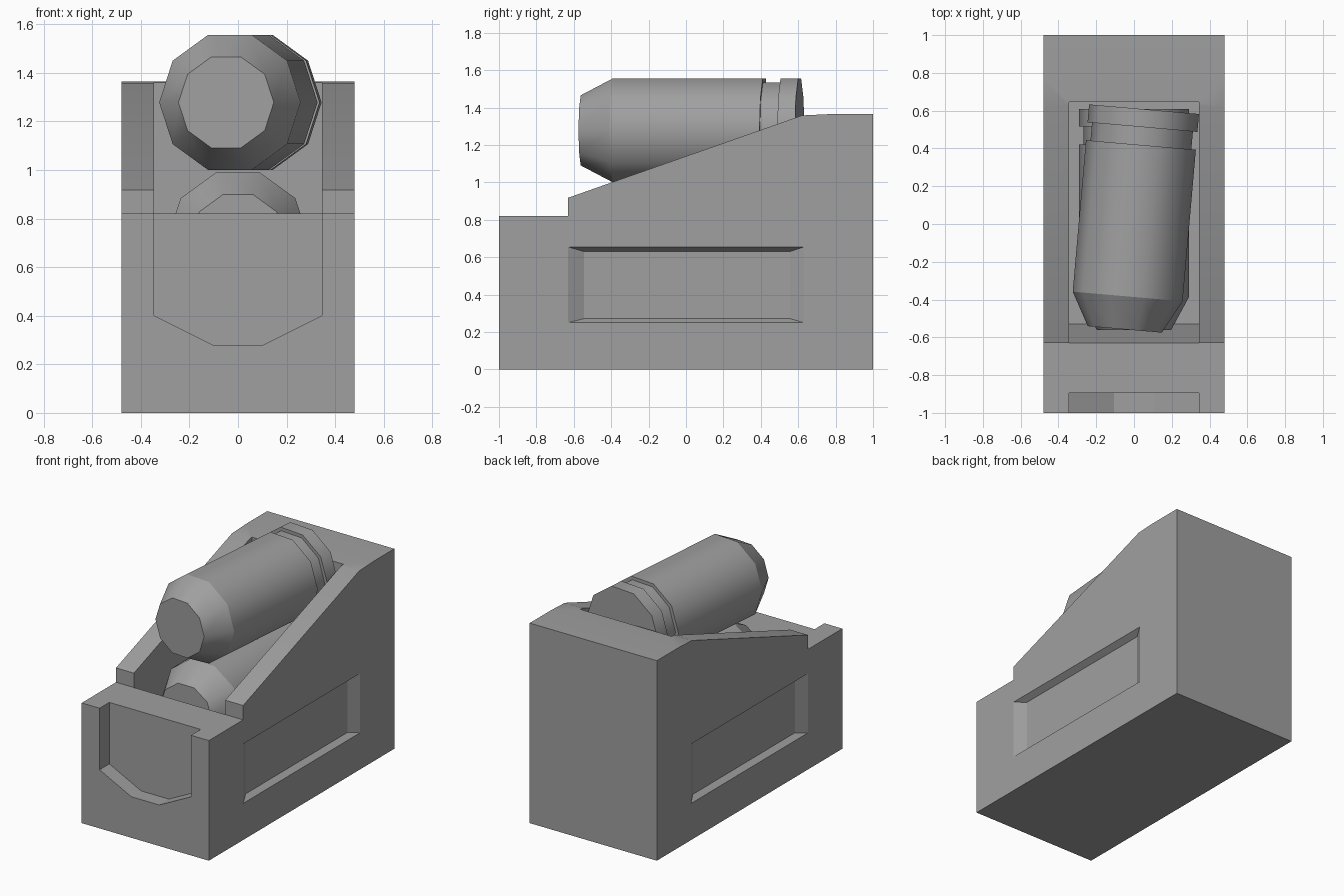
import bpy, bmesh, math
from mathutils import Matrix

default = bpy.data.objects.get("Cube")
if default:
    bpy.data.objects.remove(default, do_unlink=True)

GREY = (0.35, 0.35, 0.35, 1)
grey = bpy.data.materials.new("plain grey")
grey.use_nodes = True
grey.diffuse_color = GREY
grey.node_tree.nodes["Principled BSDF"].inputs["Base Color"].default_value = GREY


def make_object(name, bm):
    bmesh.ops.recalc_face_normals(bm, faces=bm.faces)
    mesh = bpy.data.meshes.new(name)
    bm.to_mesh(mesh)
    bm.free()
    mesh.materials.append(grey)
    obj = bpy.data.objects.new(name, mesh)
    bpy.context.collection.objects.link(obj)
    return obj


def loft(name, sections):
    """Skin matching closed sections into a capped solid."""
    bm = bmesh.new()
    rings = [[bm.verts.new(p) for p in s] for s in sections]
    for a, b in zip(rings, rings[1:]):
        for i in range(len(a)):
            j = (i + 1) % len(a)
            bm.faces.new((a[i], a[j], b[j], b[i]))
    bm.faces.new(rings[0])
    bm.faces.new(rings[-1])
    return make_object(name, bm)


def side_prism(name, profile, half_width):
    return loft(name, [[(x, y, z) for y, z in profile] for x in (-half_width, half_width)])


def carve(target, cutter):
    mod = target.modifiers.new("cut", 'BOOLEAN')
    mod.operation, mod.solver, mod.object = 'DIFFERENCE', 'EXACT', cutter
    bpy.context.view_layer.objects.active = target
    bpy.ops.object.modifier_apply(modifier=mod.name)
    bpy.data.objects.remove(cutter, do_unlink=True)


def rectangle(x, y0, y1, z0, z1):
    return [(x, y0, z0), (x, y1, z0), (x, y1, z1), (x, y0, z1)]


# Box with a low front shelf and sloping side walls
HALF, INNER = 0.48, 0.345
box = side_prism("box", [(-1, 0), (1, 0), (1, 1.365), (0.77, 1.365), (0.62, 1.358),
                         (-0.63, 0.918), (-0.63, 0.82), (-1, 0.82)], HALF)

# Hollow for the shells, with a slanted front wall
carve(box, side_prism("hollow_cutter", [(-0.63, 0.82), (-0.53, 0.4), (0.645, 0.4),
                                        (0.645, 1.6), (-0.63, 1.6)], INNER))

# Open-topped notch in the front face
notch = [(-INNER, 1), (-INNER, 0.4), (-0.105, 0.28), (0.105, 0.28), (INNER, 0.4), (INNER, 1)]
carve(box, loft("notch_cutter", [[(x, y, z) for x, z in notch] for y in (-1.1, -0.895)]))

# Bevelled recess on each side
for side in (-1, 1):
    carve(box, loft("panel_cutter", [
        rectangle(side * (HALF + 0.04), -0.72, 0.72, 0.228, 0.677),
        rectangle(side * HALF, -0.63, 0.63, 0.25, 0.655),
        rectangle(side * (HALF - 0.04), -0.545, 0.555, 0.272, 0.63)]))

bpy.ops.object.select_all(action='DESELECT')
box.select_set(True)
bpy.context.view_layer.objects.active = box
bpy.ops.object.shade_smooth_by_angle(angle=math.radians(25))

# Ten-sided shells: tapered nose, body, groove and rim
SHELL = [(-0.56, 0.197), (-0.385, 0.292), (0.42, 0.292), (0.42, 0.268),
         (0.515, 0.268), (0.515, 0.292), (0.61, 0.292)]
SIDES = 10


def add_shell(name, height, turn):
    angles = [math.tau * i / SIDES for i in range(SIDES)]
    obj = loft(name, [[(r * math.cos(a), y, r * math.sin(a)) for a in angles] for y, r in SHELL])
    # Smooth around the barrel, crisp at every ring
    for face in obj.data.polygons:
        face.use_smooth = len(face.vertices) == 4
    for edge in obj.data.edges:
        a, b = edge.vertices
        edge.use_edge_sharp = a // SIDES == b // SIDES
    obj.data.transform(Matrix.Translation((0, 0, height)) @ Matrix.Rotation(turn, 4, 'Z'))


add_shell("upper_shell", 1.278, math.radians(-5))
add_shell("lower_shell", 0.712, 0)
